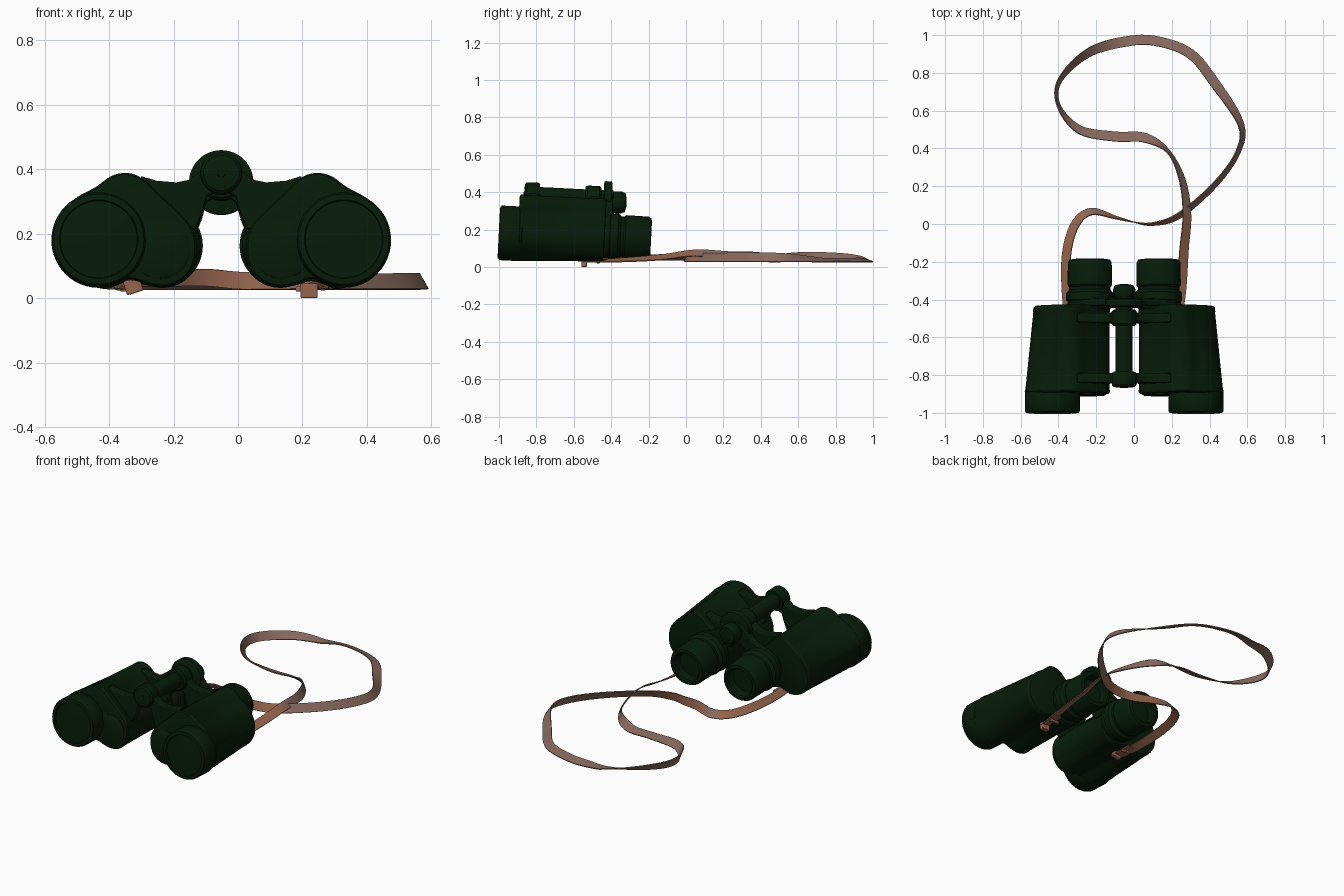
import bpy
import bmesh
from math import sin, cos, pi, radians
from mathutils import Vector, Matrix

default_cube = bpy.data.objects.get("Cube")
if default_cube:
    bpy.data.objects.remove(default_cube, do_unlink=True)


def make_material(name, colour):
    material = bpy.data.materials.new(name)
    material.use_nodes = True
    material.diffuse_color = (*colour, 1)
    shader = material.node_tree.nodes["Principled BSDF"]
    shader.inputs["Base Color"].default_value = (*colour, 1)
    shader.inputs["Roughness"].default_value = 0.7
    return material


GREEN = make_material("dark green", (0.002, 0.0115, 0.0025))
STRAP = make_material("dusty brown", (0.24, 0.14, 0.11))
LEATHER = make_material("warm brown leather", (0.30, 0.13, 0.075))

# The binoculars share a frame on the hinge plane, tipped slightly downwards
PIVOT_Y = -0.89
FRAME = (Matrix.Translation((-0.052, PIVOT_Y - 0.013, 0))
         @ Matrix.Rotation(-0.05, 4, "X"))


def finish(name, bm, materials, matrix=None, mirrored=False, bevel=0):
    bmesh.ops.recalc_face_normals(bm, faces=bm.faces)
    mesh = bpy.data.meshes.new(name)
    bm.to_mesh(mesh)
    bm.free()
    obj = bpy.data.objects.new(name, mesh)
    bpy.context.collection.objects.link(obj)
    for material in materials:
        mesh.materials.append(material)
    if matrix:
        obj.matrix_world = matrix
    bpy.ops.object.select_all(action="DESELECT")
    obj.select_set(True)
    bpy.context.view_layer.objects.active = obj
    bpy.ops.object.shade_smooth_by_angle(angle=radians(35))
    if bevel:
        modifier = obj.modifiers.new("soft edges", "BEVEL")
        modifier.width = bevel
        modifier.segments = 2
    if mirrored:
        obj.modifiers.new("other side", "MIRROR")
    return obj


def loft(rings):
    """Skin a list of equal closed rings and cap both ends."""
    bm = bmesh.new()
    rows = [[bm.verts.new(p) for p in ring] for ring in rings]
    for a, b in zip(rows, rows[1:]):
        for i in range(len(a)):
            bm.faces.new((a[i - 1], a[i], b[i], b[i - 1]))
    bm.faces.new(rows[0])
    bm.faces.new(rows[-1])
    return bm


def lathe(name, centre, profile, mirrored=False, sides=48):
    """Turn (radius, y) pairs around an axis along y."""
    u, z = centre
    turns = [2 * pi * i / sides for i in range(sides)]
    rings = [[(u + r * cos(t), y - PIVOT_Y, z + r * sin(t)) for t in turns]
             for r, y in profile]
    return finish(name, loft(rings), [GREEN], FRAME, mirrored)


def plate(name, outline, front, back):
    rings = [[(u, y - PIVOT_Y, z) for u, z in outline] for y in (front, back)]
    return finish(name, loft(rings), [GREEN], FRAME, True, 0.006)


def spline(points, steps, closed):
    """Catmull-Rom curve through points of any dimension."""
    points = [Vector(p) for p in points]
    n = len(points)

    def at(i):
        return points[i % n] if closed else points[min(max(i, 0), n - 1)]

    result = []
    for i in range(n if closed else n - 1):
        a, b, c, d = (at(i + k) for k in (-1, 0, 1, 2))
        for s in range(steps):
            t = s / steps
            result.append(b + (c - a) * (t / 2)
                          + (a * 2 - b * 5 + c * 4 - d) * (t * t / 2)
                          + (b * 3 - a - c * 3 + d) * (t ** 3 / 2))
    if not closed:
        result.append(points[-1])
    return result


# Prism housings: one rounded outline lofted back, narrowing at side and base
outline = spline([(.379, .032), (.46, .058), (.513, .12), (.527, .18),
                  (.512, .245), (.46, .305), (.39, .345), (.34, .38),
                  (.29, .389), (.245, .372), (.2, .33), (.14, .275),
                  (.092, .22), (.076, .155), (.09, .09), (.13, .05),
                  (.18, .036), (.23, .045), (.28, .06), (.33, .045)], 4, True)
middle = Vector((0.29, 0.19))
sections = []
for y, scale in ((-.895, .93), (-.893, .97), (-.885, 1), (-.875, 1),
                 (-.872, .99), (-.465, .99), (-.46, 1), (-.44, 1),
                 (-.432, .97), (-.43, .93)):
    t = (y - PIVOT_Y) / 0.45
    ring = []
    for p in outline:
        q = middle + (p - middle) * scale
        ring.append((q.x - 0.045 * t * max(0, q.x - 0.3) / 0.22, y - PIVOT_Y,
                     q.y + 0.018 * t * max(0, 0.19 - q.y) / 0.15))
    sections.append(ring)
finish("prism_housings", loft(sections), [GREEN], FRAME, True)

# Objective barrels with a raised rim and slightly recessed lens
lathe("objective_barrels", (.38, .178),
      [(.135, -.87), (.146, -.89), (.146, -.985), (.14, -.995), (.122, -.997),
       (.119, -.987), (.117, -.987), (.06, -.99), (.01, -.991)], True)
lathe("housing_front_caps", (.188, .152),
      [(.092, -.88), (.092, -.898), (.084, -.903), (.01, -.904)], True)

# Eyepieces with focusing rings and hollow eyecups
lathe("eyepieces", (.182, .188),
      [(.105, -.45), (.118, -.43), (.118, -.405), (.125, -.4), (.125, -.36),
       (.119, -.355), (.11, -.345), (.11, -.33), (.118, -.32), (.116, -.2),
       (.108, -.185), (.09, -.182), (.082, -.19), (.078, -.24), (.01, -.24)],
      True)

# Hinge shaft, knuckles, focus wheel and rear knob
lathe("hinge_shaft", (0, .388), [(.045, -.84), (.045, -.4)])
lathe("front_knuckle", (0, .39),
      [(.035, -.872), (.055, -.869), (.064, -.86), (.066, -.8), (.06, -.79)])
lathe("front_screw", (0, .39), [(.015, -.86), (.013, -.875), (.004, -.873)], sides=24)
lathe("rear_knuckle", (0, .388),
      [(.058, -.545), (.066, -.535), (.066, -.47), (.058, -.46)])
lathe("focus_wheel", (0, .382),
      [(.09, -.447), (.1, -.442), (.1, -.407), (.09, -.402)])
lathe("rear_knob", (0, .372),
      [(.045, -.41), (.058, -.393), (.06, -.353), (.05, -.33), (.02, -.323)])

# Hinge arms reaching from the shaft onto the housings
arm = [(.012, .43), (.06, .4), (.1, .37), (.14, .362), (.2, .367), (.25, .382),
       (.22, .26), (.08, .215), (.06, .265), (.045, .32), (.012, .335)]
plate("front_hinge_arms", arm, -.845, -.795)
plate("rear_hinge_arms", arm, -.525, -.475)
plate("eyepiece_bridge", [(.01, .44), (.07, .41), (.13, .34), (.2, .305),
                          (.26, .27), (.18, .2), (.09, .25), (.05, .3),
                          (.01, .31)], -.435, -.395)

# Carrying strap: ribbon swept along (x, y, lift, bank angle)
route = [(-.33, -.55, 0, 175), (-.355, -.38, 0, 160), (-.357, -.16, .01, 150),
         (-.31, 0, .01, 145), (-.225, .066, .01, 130), (-.1, .035, .01, 105),
         (0, .01, 0, 90), (.1, 0, 0, 75), (.24, .045, 0, 58),
         (.43, .21, 0, 60), (.55, .38, 0, 65), (.565, .53, 0, 55),
         (.425, .75, 0, 20), (.3, .9, 0, 20), (.135, .965, 0, 20),
         (-.02, .97, 0, 12), (-.235, .91, 0, -35), (-.39, .765, 0, -65),
         (-.4, .63, 0, -72), (-.29, .5, 0, -40), (-.1, .463, 0, -18),
         (.055, .457, 0, -25), (.18, .385, 0, -72), (.255, .235, .01, -55),
         (.28, .05, .03, -38), (.265, -.135, .01, -30), (.25, -.35, 0, -20),
         (.22, -.55, 0, -5)]
path = spline(route, 6, False)
HALF_WIDTH = 0.027
THICKNESS = 0.003
rings = []
for i, p in enumerate(path):
    ahead = path[min(i + 1, len(path) - 1)] - path[max(i - 1, 0)]
    along = Vector((ahead[0], ahead[1], 0)).normalized()
    level = Vector((-along.y, along.x, 0))
    bank = radians(p[3])
    across = level * cos(bank) + Vector((0, 0, sin(bank)))
    normal = along.cross(across)
    lift = 0.028 + p[2] + HALF_WIDTH * abs(sin(bank))
    centre = Vector((p[0], p[1], lift))
    rings.append([centre + across * HALF_WIDTH * a + normal * THICKNESS * b
                  for a, b in ((-1, -1), (1, -1), (1, 1), (-1, 1))])
strap = finish("carrying_strap", loft(rings), [STRAP, LEATHER])
for face in strap.data.polygons:
    face.material_index = int(face.center.y < 0.06)


# Strap keepers and buckles under the housings
def block(name, centre, size, roll):
    bm = bmesh.new()
    bmesh.ops.create_cube(bm, size=1)
    bmesh.ops.scale(bm, vec=size, verts=bm.verts)
    matrix = Matrix.Translation(centre) @ Matrix.Rotation(roll, 4, "Y")
    finish(name, bm, [LEATHER], matrix, bevel=0.004)


for side, x, z, roll in (("right", -.325, .038, -.3), ("left", .22, .0225, 0)):
    block(side + "_strap_end", (x, -.545, z), (.053, .03, .045), roll)
    block(side + "_strap_keeper", (x - .01, -.47, .028), (.062, .02, .016), 0)
    block(side + "_strap_fold", (x, -.48, .035), (.045, .13, .008), 0)
